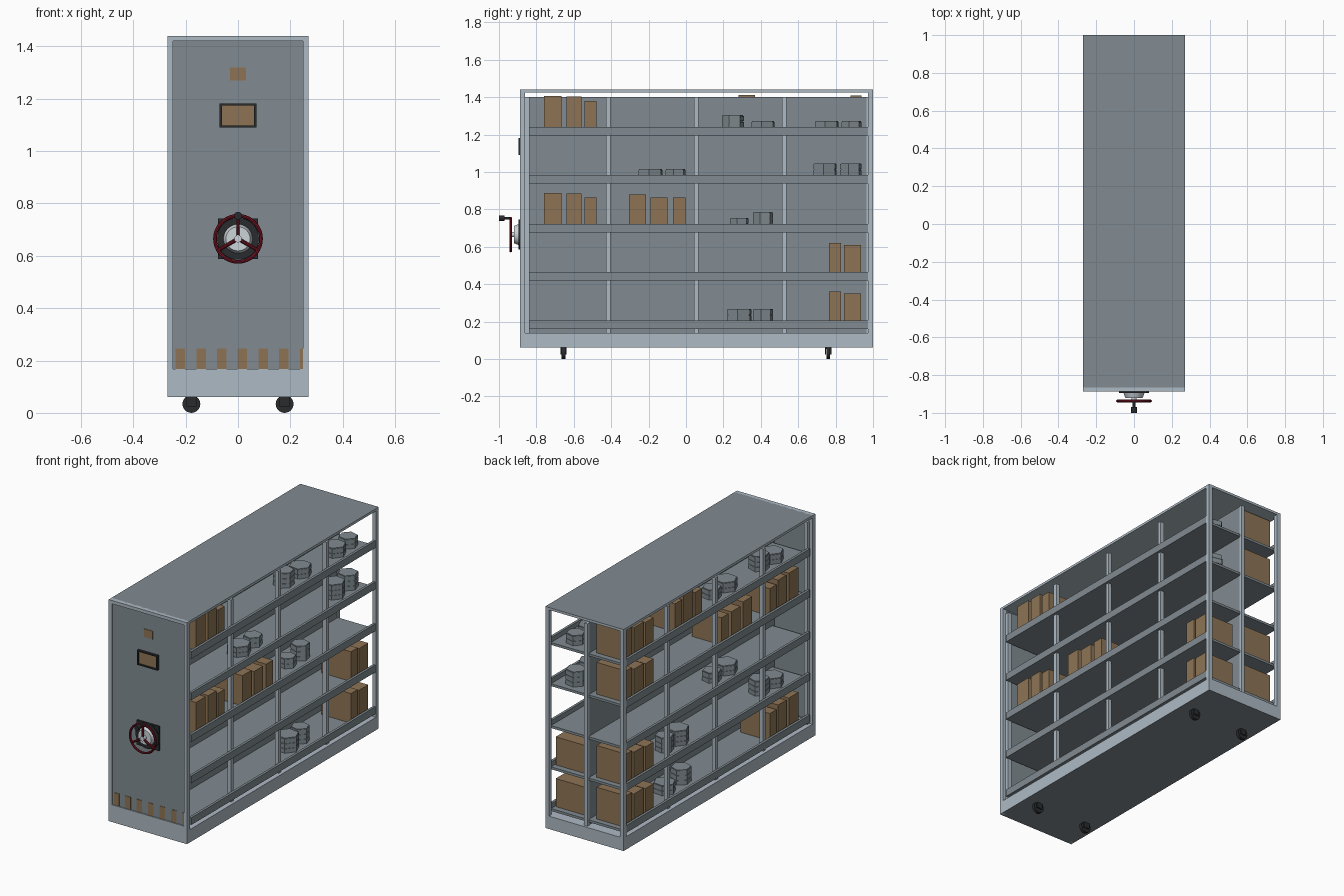
import bpy, bmesh, math
from mathutils import Vector

if "Cube" in bpy.data.objects:
    bpy.data.objects.remove(bpy.data.objects["Cube"])

def mat(name, r, g, b):
    m = bpy.data.materials.new(name)
    m.diffuse_color = (r, g, b, 1)
    m.use_nodes = True
    m.node_tree.nodes["Principled BSDF"].inputs["Base Color"].default_value = m.diffuse_color
    return m

LIGHT = mat("pale_blue_grey", .42, .49, .55)
GREY = mat("steel_grey", .22, .26, .285)
BROWN = mat("cardboard_brown", .27, .175, .09)
BLACK = mat("rubber_black", .022, .024, .026)
RED = mat("wheel_red", .2, .008, .02)
SILVER = mat("silver", .6, .66, .7)

def finish(bm, name, *mats):
    bmesh.ops.recalc_face_normals(bm, faces=bm.faces)
    me = bpy.data.meshes.new(name)
    bm.to_mesh(me)
    bm.free()
    for m in mats:
        me.materials.append(m)
    ob = bpy.data.objects.new(name, me)
    bpy.context.collection.objects.link(ob)
    return ob

def add_box(bm, x0, x1, y0, y1, z0, z1):
    vs = bmesh.ops.create_cube(bm, size=1)["verts"]
    for v in vs:
        v.co = Vector(((x0 + x1) / 2 + v.co.x * (x1 - x0),
                       (y0 + y1) / 2 + v.co.y * (y1 - y0),
                       (z0 + z1) / 2 + v.co.z * (z1 - z0)))

def boxes(name, m, *dims):
    bm = bmesh.new()
    for d in dims:
        add_box(bm, *d)
    return finish(bm, name, m)

def rod(name, m, a, b, r0, r1=None, n=24):
    # tapered cylinder from point a to point b
    a, b = Vector(a), Vector(b)
    bm = bmesh.new()
    bmesh.ops.create_cone(bm, cap_ends=True, segments=n, radius1=r0,
                          radius2=r0 if r1 is None else r1, depth=(b - a).length)
    q = (b - a).to_track_quat('Z', 'Y')
    for v in bm.verts:
        v.co = q @ v.co + (a + b) / 2
    return finish(bm, name, m)

def smooth(ob):
    bpy.ops.object.select_all(action='DESELECT')
    ob.select_set(True)
    bpy.context.view_layer.objects.active = ob
    bpy.ops.object.shade_smooth_by_angle(angle=math.radians(35))

def grey_faces(ob, direction):
    ob.data.materials.append(GREY)
    for p in ob.data.polygons:
        if p.normal.z * direction > .9:
            p.material_index = 1

# Base and roof: pale sides, grey outside face
grey_faces(boxes("base", LIGHT, (-.27, .27, -.86, 1, .06, .14)), -1)
grey_faces(boxes("roof", LIGHT, (-.27, .27, -.865, 1, 1.425, 1.44)), 1)

# Front end panel with raised frame
boxes("front_frame", LIGHT, (-.27, -.248, -.888, -.86, .06, 1.44), (.248, .27, -.888, -.86, .06, 1.44),
      (-.248, .248, -.888, -.86, 1.42, 1.44))
grey_faces(boxes("front_kick_panel", LIGHT, (-.248, .248, -.888, -.86, .06, .167)), -1)
boxes("front_panel", GREY, (-.248, .248, -.88, -.862, .167, 1.42))
boxes("front_stripes", BROWN, *[(-.238 + i * .079, min(-.202 + i * .079, .248), -.883, -.879, .167, .245)
                                for i in range(7)])
boxes("label_plate", BROWN, (-.03, .03, -.883, -.879, 1.27, 1.32))
boxes("display_frame", BLACK, (-.07, -.062, -.895, -.879, 1.09, 1.182), (.062, .07, -.895, -.879, 1.09, 1.182),
      (-.062, .062, -.895, -.879, 1.09, 1.098), (-.062, .062, -.895, -.879, 1.174, 1.182))
boxes("display_card", BROWN, (-.062, .062, -.887, -.879, 1.098, 1.174))

# Posts and centre divider
POSTS = (-.85, -.415, .055, .525)
for s, side in ((1, "right"), (-1, "left")):
    lo, hi = sorted((s * .225, s * .25))
    boxes(side + "_posts", LIGHT, *[(lo, hi, y - (.012 if i else .01), y + .012, .14, 1.40)
                                    for i, y in enumerate(POSTS)])
    lo, hi = sorted((s * .245, s * .27))
    boxes(side + "_back_post", LIGHT, (lo, hi, .972, 1, .14, 1.425))
boxes("centre_divider", GREY, (-.008, .008, -.86, .965, .14, 1.40))
boxes("divider_end_post", LIGHT, (-.012, .012, .965, .985, .14, 1.40))

# Tray shelves with a raised lip on both long sides
LIPS = (.205, .465, .722, .983, 1.24)
for i, z in enumerate(LIPS):
    boxes("shelf_%d" % (i + 1), GREY, (-.25, .25, -.84, .972, z - .045, z - .03),
          (.25, .266, -.84, .972, z - .045, z), (-.266, -.25, -.84, .972, z - .045, z))

# Cardboard boxes: side, shelf, then (y start, y end, top z above lip)
A = ((-.76, -.665, .165), (-.64, -.56, .162), (-.543, -.478, .14))
B = ((-.305, -.215, .158), (-.19, -.1, .14), (-.07, -.003, .14))
C = ((.19, .26, .14), (.28, .37, .17), (.385, .455, .145))
D = ((.665, .74, .14), (.765, .83, .155), (.845, .935, .145))
D2 = ((.665, .745, .14), (.765, .86, .15), (.88, .938, .168))
BOXES = [(1, 4, A), (1, 2, A), (1, 2, B), (1, 1, D[1:]), (1, 0, D[1:]),
         (-1, 4, D2), (-1, 3, D2), (-1, 1, D2), (-1, 0, D2),
         (-1, 4, C), (-1, 3, B), (-1, 3, A), (-1, 0, A)]
for k, (s, row, group) in enumerate(BOXES):
    x0, x1 = sorted((s * .04, s * .243))
    boxes("carton_group_%d" % (k + 1), BROWN,
          *[(x0, x1, a, b, LIPS[row] - .03, LIPS[row] + h) for a, b, h in group])

# Stacked six-sided canisters: side, shelf, then (y, radius, layers, turn)
def canisters(k, s, row, group):
    bm = bmesh.new()
    for y, r, layers, turn in group:
        for j in range(layers):
            z0 = LIPS[row] - .03 + j * .031
            for rad, a, h in ((r, 0, .027), (r * .95, .027, .004)):
                vs = bmesh.ops.create_cone(bm, cap_ends=True, segments=6, radius1=rad,
                                           radius2=rad, depth=h)["verts"]
                c, n = math.cos(turn), math.sin(turn)
                for v in vs:
                    x, w = v.co.x, v.co.y
                    v.co = Vector((s * .14 + x * c - w * n, y + x * n + w * c,
                                   z0 + a + h / 2 + v.co.z))
    finish(bm, "canister_stack_%d" % k, GREY)

P3 = ((.25, .06, 3, .2), (.412, .067, 2, .4))
P4 = ((.752, .068, 2, .4), (.885, .056, 2, .3))
P4T = ((.743, .068, 3, .4), (.882, .06, 3, .3))
P2 = ((-.19, .07, 2, .4), (-.055, .056, 2, .3))
P1 = ((-.65, .067, 2, .4), (-.52, .06, 3, .2))
P3S = ((.285, .07, 3, .4), (.412, .055, 3, .3))
CANS = [(1, 4, P3), (1, 4, P4), (1, 3, P4T), (1, 3, P2), (1, 2, ((.285, .052, 2, .3), (.412, .055, 3, .2))),
        (1, 0, P3S), (-1, 4, P2), (-1, 4, P1), (-1, 2, P2), (-1, 1, P1), (-1, 1, P3S), (-1, 0, P3)]
for k, (s, row, group) in enumerate(CANS):
    canisters(k + 1, s, row, group)

# Hand wheel on the front
Z = .665
boxes("wheel_mount_plate", BLACK, (-.077, .077, -.888, -.879, Z - .077, Z + .077))
smooth(rod("wheel_mount_ring", BLACK, (0, -.888, Z), (0, -.896, Z), .08, n=32))
smooth(rod("hub_dome", SILVER, (0, -.894, Z), (0, -.92, Z), .056, .046, 32))
smooth(rod("hub_axle", SILVER, (0, -.92, Z), (0, -.945, Z), .014))
bm = bmesh.new()
N, M = 36, 8
ring = [[bm.verts.new(((.088 + .007 * math.cos(b)) * math.cos(a), -.937 + .007 * math.sin(b),
                       Z + (.088 + .007 * math.cos(b)) * math.sin(a)))
         for b in (2 * math.pi * j / M for j in range(M))]
        for a in (2 * math.pi * i / N for i in range(N))]
for i in range(N):
    for j in range(M):
        bm.faces.new((ring[i][j], ring[(i + 1) % N][j],
                      ring[(i + 1) % N][(j + 1) % M], ring[i][(j + 1) % M]))
smooth(finish(bm, "wheel_rim", RED))
for k in range(3):
    a = math.radians(90 + 120 * k)
    smooth(rod("wheel_spoke_%d" % (k + 1), RED, (0, -.937, Z),
               (.088 * math.cos(a), -.937, Z + .088 * math.sin(a)), .007, n=10))
smooth(rod("crank_stem", BLACK, (0, -.937, Z + .088), (0, -.975, Z + .088), .007, n=12))
smooth(rod("crank_knob", BLACK, (0, -.97, Z + .088), (0, -1, Z + .088), .015, n=16))

# Casters that roll sideways
for x in (-.178, .178):
    for y in (-.655, .76):
        smooth(rod("caster_wheel", BLACK, (x, y - .01, .034), (x, y + .01, .034), .034, n=24))
        boxes("caster_fork", BLACK, (x - .02, x + .02, y - .017, y - .011, .025, .062),
              (x - .02, x + .02, y + .011, y + .017, .025, .062),
              (x - .02, x + .02, y - .017, y + .017, .054, .062))
